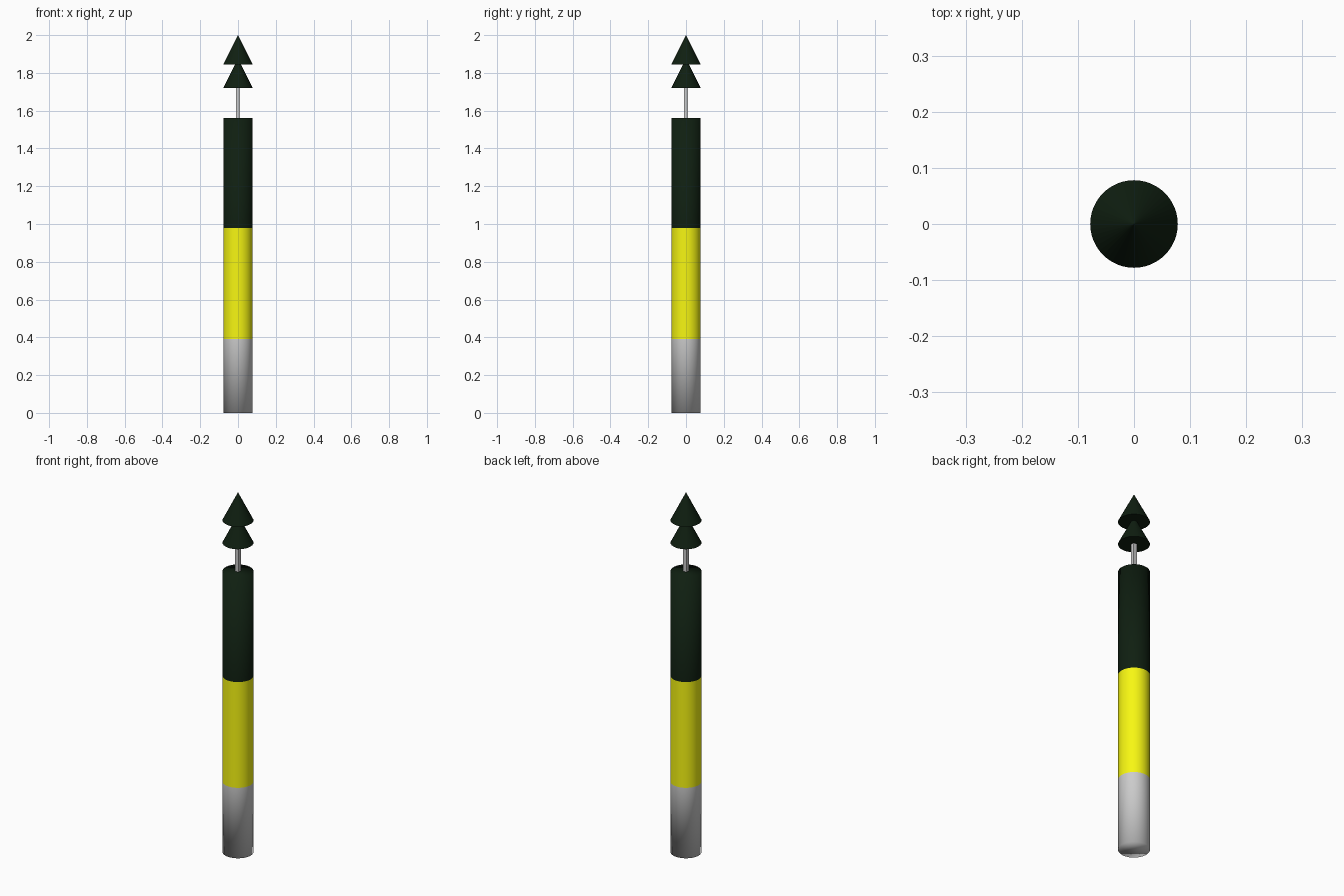
import bpy
import bmesh

if "Cube" in bpy.data.objects:
    bpy.data.objects.remove(bpy.data.objects["Cube"])

RADIUS = 0.078
SIDES = 48


def material(name, rgb):
    mat = bpy.data.materials.new(name)
    mat.diffuse_color = (*rgb, 1.0)
    mat.use_nodes = True
    mat.node_tree.nodes["Principled BSDF"].inputs["Base Color"].default_value = mat.diffuse_color
    return mat


def turned_part(name, z0, z1, r1, mat=None, smooth=True, bottom=True, top=True):
    """Upright cylinder or cone between two heights, with optional end caps."""
    bpy.ops.mesh.primitive_cone_add(vertices=SIDES, radius1=RADIUS, radius2=r1,
                                    depth=z1 - z0, location=(0, 0, (z0 + z1) / 2))
    obj = bpy.context.object
    obj.name = name
    if mat:
        obj.data.materials.append(mat)

    # Drop the caps that would be hidden inside the pole
    bm = bmesh.new()
    bm.from_mesh(obj.data)
    bm.normal_update()
    hidden = [f for f in bm.faces if (f.normal.z < -0.9 and not bottom)
              or (f.normal.z > 0.9 and not top)]
    bmesh.ops.delete(bm, geom=hidden, context='FACES')
    for face in bm.faces:
        face.smooth = smooth
    bm.to_mesh(obj.data)
    bm.free()
    return obj


green = material("dark_green", (0.0048, 0.0137, 0.0055))
yellow = material("yellow", (0.93, 0.93, 0.006))

# Banded pole: one softly shaded tube, closed only at its two ends
turned_part("pole_base", 0.0, 0.392, RADIUS, top=False)
turned_part("yellow_band", 0.392, 0.98, RADIUS, yellow, bottom=False, top=False)
turned_part("green_band", 0.98, 1.562, RADIUS, green, bottom=False)

# Thin square rod carrying the topmark
bpy.ops.mesh.primitive_cube_add(size=1, location=(0, 0, 1.641))
rod = bpy.context.object
rod.name = "topmark_rod"
rod.scale = (0.02, 0.02, 0.158)

# Two cones pointing up
for name, z0, z1 in (("lower_cone", 1.719, 1.875), ("upper_cone", 1.844, 2.0)):
    turned_part(name, z0, z1, 0.0, green, smooth=False)
